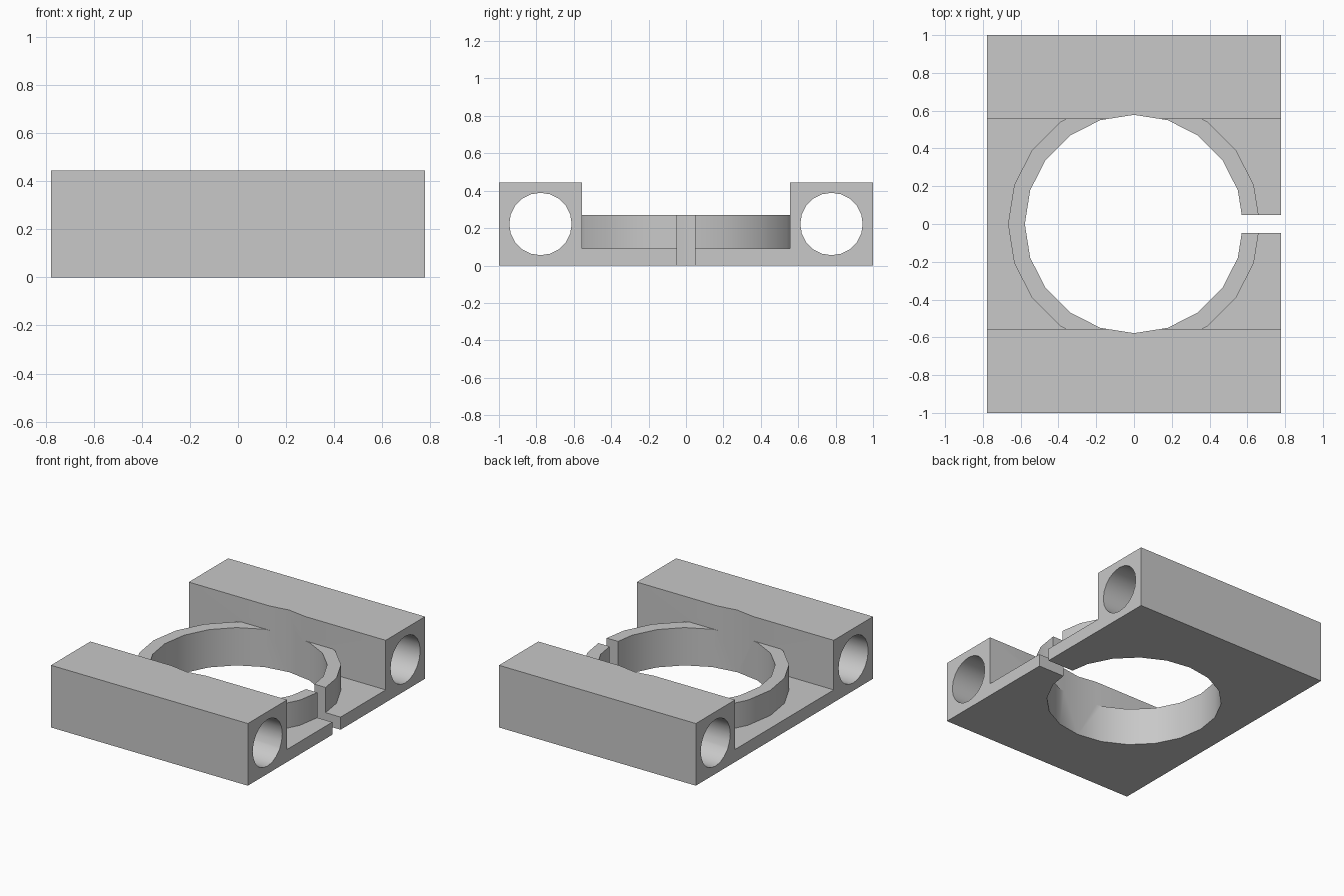
import bpy
import bmesh
from math import pi

HALF_X, HALF_Y = 0.778, 1.0
RAIL_IN, RAIL_TOP = 0.556, 0.444
PLATE_TOP, RING_TOP = 0.09, 0.27
RING_OUT, RING_IN, BORE = 0.667, 0.578, 0.167
SLOT = 0.047
SIDES = 20

old = bpy.data.objects.get("Cube")
if old:
    bpy.data.objects.remove(old, do_unlink=True)

grey = bpy.data.materials.new("plain grey")
grey.use_nodes = True
colour = (0.58, 0.58, 0.58, 1)
grey.diffuse_color = colour
grey.node_tree.nodes["Principled BSDF"].inputs["Base Color"].default_value = colour


def cylinder(name, radius, depth, centre, turn=(0, 0, 0)):
    bpy.ops.mesh.primitive_cylinder_add(vertices=SIDES, radius=radius, depth=depth,
                                        location=centre, rotation=turn)
    bpy.context.object.name = name
    return bpy.context.object


def box(name, size, centre):
    bpy.ops.mesh.primitive_cube_add(size=1, location=centre)
    ob = bpy.context.object
    ob.name, ob.scale = name, size
    return ob


def combine(body, other, operation):
    """Apply a boolean with a helper and remove the helper."""
    other.hide_render = True
    bpy.context.view_layer.update()
    mod = body.modifiers.new(operation.lower(), 'BOOLEAN')
    mod.operation, mod.solver, mod.object = operation, 'EXACT', other
    bpy.ops.object.select_all(action='DESELECT')
    body.select_set(True)
    bpy.context.view_layer.objects.active = body
    bpy.ops.object.modifier_apply(modifier=mod.name)
    bpy.data.objects.remove(other, do_unlink=True)


# Channel-shaped body: base plate with a square rail along each side
half = [(HALF_Y, 0), (HALF_Y, RAIL_TOP), (RAIL_IN, RAIL_TOP), (RAIL_IN, PLATE_TOP)]
profile = half + [(-y, z) for y, z in reversed(half)]
bm = bmesh.new()
face = bm.faces.new([bm.verts.new((-HALF_X, y, z)) for y, z in profile])
swept = bmesh.ops.extrude_face_region(bm, geom=[face])["geom"]
bmesh.ops.translate(bm, vec=(2 * HALF_X, 0, 0),
                    verts=[v for v in swept if isinstance(v, bmesh.types.BMVert)])
bmesh.ops.recalc_face_normals(bm, faces=bm.faces)
mesh = bpy.data.meshes.new("clamp_body")
bm.to_mesh(mesh)
bm.free()
mesh.materials.append(grey)
body = bpy.data.objects.new("clamp_body", mesh)
bpy.context.collection.objects.link(body)

# Raised collar rising from inside the plate
low = PLATE_TOP / 2
collar = cylinder("collar", RING_OUT, RING_TOP - low, (0, 0, (RING_TOP + low) / 2))
collar.data.materials.append(grey)
combine(body, collar, 'UNION')

# Central opening, which also nicks the inner rail walls
combine(body, cylinder("opening_cutter", RING_IN, 2, (0, 0, 0)), 'DIFFERENCE')

# Clamp slot on the left side
combine(body, box("slot_cutter", (1, 2 * SLOT, 2), (0.9, 0, 0)), 'DIFFERENCE')

# Lengthwise bore through each rail
for side in (-1, 1):
    bore = cylinder("bore_cutter", BORE, 3, (0, side * 0.778, RAIL_TOP / 2), (0, pi / 2, 0))
    combine(body, bore, 'DIFFERENCE')

# One colour everywhere, round walls smooth
body.data.materials.clear()
body.data.materials.append(grey)
for poly in body.data.polygons:
    poly.material_index = 0
bpy.ops.object.select_all(action='DESELECT')
body.select_set(True)
bpy.context.view_layer.objects.active = body
bpy.ops.object.shade_smooth_by_angle(angle=pi / 6)
